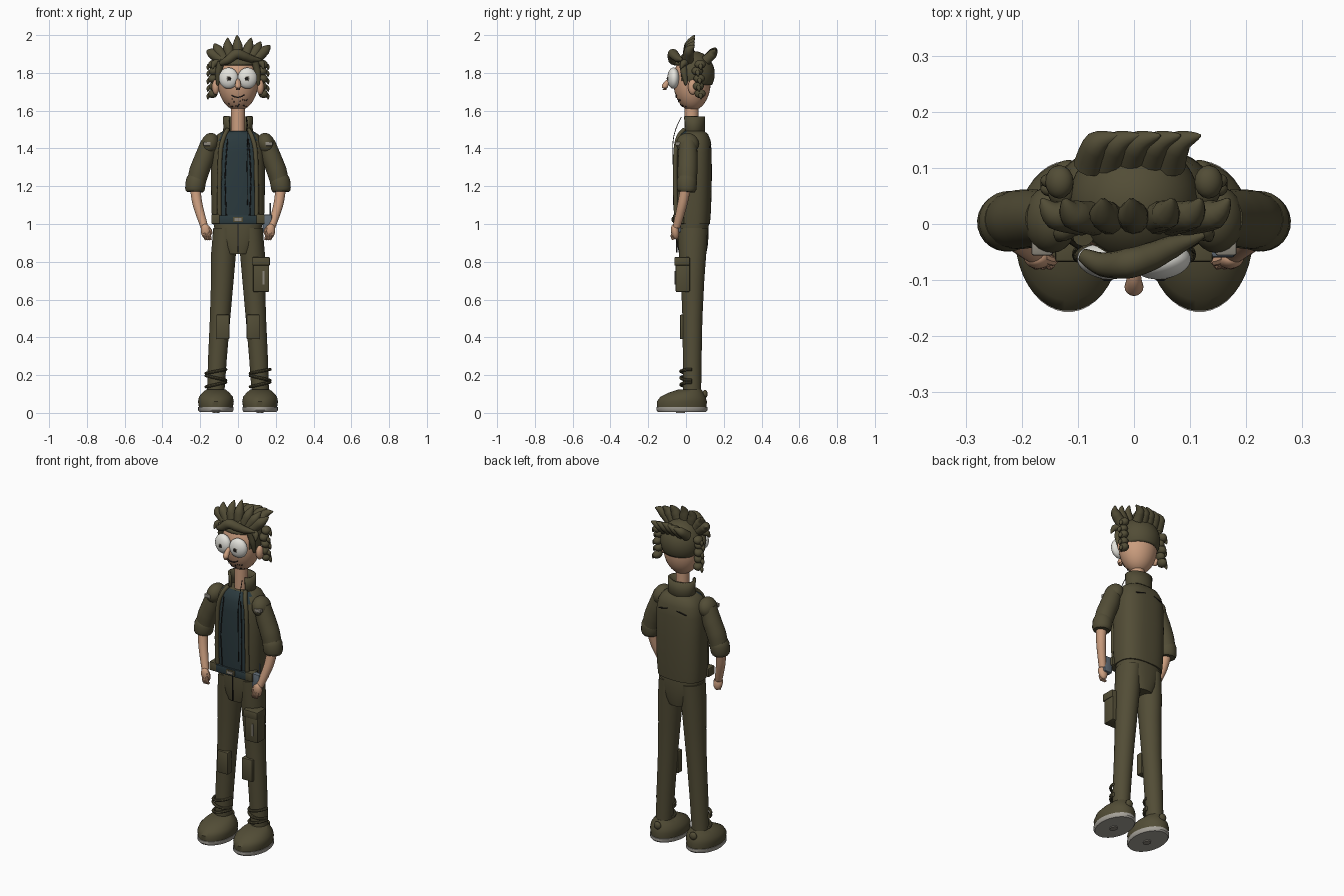
import bpy, bmesh, math, random
from mathutils import Vector, Matrix, Euler

if "Cube" in bpy.data.objects:
    bpy.data.objects.remove(bpy.data.objects["Cube"])

random.seed(4)


def colour(name, rgb):
    m = bpy.data.materials.new(name)
    m.diffuse_color = (*rgb, 1)
    m.use_nodes = True
    m.node_tree.nodes["Principled BSDF"].inputs["Base Color"].default_value = m.diffuse_color
    return m


OLIVE = colour("olive", (0.085, 0.074, 0.037))
TEAL = colour("dark_teal", (0.024, 0.042, 0.048))
SKIN = colour("skin", (0.60, 0.34, 0.21))
WHITE = colour("eye_white", (0.78, 0.77, 0.72))
SOLE = colour("sole_grey", (0.38, 0.36, 0.32))
STEEL = colour("steel", (0.12, 0.15, 0.18))
DARK = colour("near_black", (0.015, 0.013, 0.012))
PATCH = colour("pale_grey", (0.26, 0.24, 0.20))


def finish(name, bm, *mats):
    bmesh.ops.recalc_face_normals(bm, faces=bm.faces)
    me = bpy.data.meshes.new(name)
    bm.to_mesh(me)
    bm.free()
    for m in mats:
        me.materials.append(m)
    ob = bpy.data.objects.new(name, me)
    bpy.context.collection.objects.link(ob)
    return ob


def skin_rings(rings, caps=True):
    bm = bmesh.new()
    rows = [[bm.verts.new(p) for p in r] for r in rings]
    n = len(rows[0])
    for a, b in zip(rows, rows[1:]):
        for i in range(n):
            j = (i + 1) % n
            bm.faces.new((a[i], a[j], b[j], b[i]))
    if caps:
        bm.faces.new(rows[0])
        bm.faces.new(rows[-1])
    return bm


def loft(rows, n=32, power=2.0, caps=True):
    """Horizontal rounded sections given as (z, cx, cy, rx, ry)."""
    def s(v):
        return math.copysign(abs(v) ** (2 / power), v)
    ang = [2 * math.pi * (i + 0.5) / n for i in range(n)]
    return skin_rings([[(cx + rx * s(math.cos(a)), cy + ry * s(math.sin(a)), z)
                        for a in ang] for z, cx, cy, rx, ry in rows], caps)


def tube(name, pts, radii, mat, n=12, steps=5):
    """Round sweep through smoothly interpolated points."""
    P = [Vector(p) for p in pts]
    R = list(radii) if isinstance(radii, (list, tuple)) else [radii] * len(P)
    path = []
    for i in range(len(P) - 1):
        a, b = P[max(i - 1, 0)], P[min(i + 2, len(P) - 1)]
        p, q = P[i], P[i + 1]
        for k in range(steps + (i == len(P) - 2)):
            t = k / steps
            c = 0.5 * (2 * p + (q - a) * t + (2 * a - 5 * p + 4 * q - b) * t * t
                       + (3 * p - a - 3 * q + b) * t ** 3)
            path.append((c, R[i] + (R[i + 1] - R[i]) * t))
    rings = []
    for i, (c, r) in enumerate(path):
        d = path[min(i + 1, len(path) - 1)][0] - path[max(i - 1, 0)][0]
        rot = d.to_track_quat('Z', 'Y')
        rings.append([c + rot @ Vector((r * math.cos(2 * math.pi * k / n),
                                        r * math.sin(2 * math.pi * k / n), 0)) for k in range(n)])
    return finish(name, skin_rings(rings), mat)


def ball(name, loc, rad, mat, rot=(0, 0, 0), u=24, v=16):
    bm = bmesh.new()
    M = Matrix.LocRotScale(Vector(loc), Euler(rot), Vector(rad))
    bmesh.ops.create_uvsphere(bm, u_segments=u, v_segments=v, radius=1, matrix=M)
    return finish(name, bm, mat)


def box(name, lo, hi, mat, bevel=0.006):
    lo, hi = Vector(lo), Vector(hi)
    bm = bmesh.new()
    bmesh.ops.create_cube(bm, size=1, matrix=Matrix.LocRotScale((lo + hi) / 2, None, hi - lo))
    if bevel:
        bmesh.ops.bevel(bm, geom=bm.edges[:], offset=bevel, segments=2, affect='EDGES', profile=0.5)
    return finish(name, bm, mat)


# Jacket body with the shirt showing in the open front
bm = loft([(1.0, 0, .035, .135, .092), (1.08, 0, .035, .141, .098), (1.25, 0, .037, .143, .1),
           (1.38, 0, .037, .141, .099), (1.44, 0, .037, .13, .094), (1.475, 0, .037, .108, .08),
           (1.492, 0, .037, .08, .06)], n=48, power=2.6)
for f in bm.faces:
    c = f.calc_center_median()
    f.material_index = int(c.y < 0 and abs(c.x) < .092 and abs(f.normal.z) < .95)
finish("jacket_and_shirt", bm, OLIVE, TEAL)
for s in (-1, 1):
    tube("jacket_edge", [(s * .098, -.05, 1.0), (s * .098, -.057, 1.2), (s * .093, -.055, 1.38),
                         (s * .075, -.04, 1.46), (s * .055, -.01, 1.5)], .012, OLIVE)
    tube("shirt_fold", [(s * .062, -.058, 1.04), (s * .068, -.063, 1.25), (s * .055, -.054, 1.45)],
         .003, DARK, n=6)
    tube("yoke_seam", [(s * .03, .131, 1.42), (s * .09, .126, 1.405)], .003, DARK, n=6)

# Standing collar, open at the front
bm = loft([(1.46, 0, .04, .08, .063), (1.52, 0, .04, .078, .06), (1.57, 0, .038, .081, .063)], caps=False)
gap = [f for f in bm.faces if f.calc_center_median().y < .03 and abs(f.calc_center_median().x) < .045]
bmesh.ops.delete(bm, geom=gap, context='FACES')
collar = finish("collar", bm, OLIVE)
mod = collar.modifiers.new("thickness", 'SOLIDIFY')
mod.thickness = .012

# Trousers
finish("hips", loft([(.84, 0, .035, .068, .072), (.88, 0, .035, .095, .08), (.93, 0, .035, .115, .084),
                     (1.0, 0, .035, .13, .086), (1.02, 0, .035, .128, .084)], power=2.4), OLIVE)
box("fly_seam", (-.002, -.053, .85), (.002, -.045, 1.0), DARK, 0)
for s in (-1, 1):
    finish("leg", loft([(.09, s * .119, .032, .046, .048), (.3, s * .108, .033, .05, .05),
                        (.5, s * .095, .034, .054, .053), (.7, s * .083, .035, .06, .062),
                        (.85, s * .076, .035, .066, .073), (.98, s * .07, .035, .061, .08)]), OLIVE)
    box("knee_patch", (s * .08 - .035, -.032, .39), (s * .08 + .035, .01, .52), OLIVE)
    # Ankle laces
    for z, tilt in ((.15, .012), (.185, -.012), (.22, .01)):
        arc = [(s * .117 + .053 * math.cos(a), .03 + .058 * math.sin(a), z + tilt * math.cos(a))
               for a in (math.pi * k / 6 for k in range(6, 13))]
        tube("ankle_lace", arc, .008, OLIVE, n=8, steps=2)
    ball("heel_tab", (s * .117, .1, .1), (.022, .014, .022), OLIVE)

    # Shoes
    x = s * .117
    finish("sole", loft([(0.006, x, -.022, .088, .128), (.014, x, -.022, .094, .135),
                         (.03, x, -.022, .094, .135)], n=40), SOLE)
    finish("sole_spot", loft([(0.0, x, -.03, .02, .026), (.012, x, -.03, .02, .026)], n=8), PATCH)
    finish("shoe", loft([(.03, x, -.022, .09, .131), (.06, x, -.022, .095, .133), (.085, x, -.016, .09, .12),
                         (.107, x, 0, .072, .092), (.125, x, .022, .05, .06)], n=40), OLIVE)

# Thigh pouch and belt items
box("thigh_pouch", (.08, -.055, .64), (.165, .02, .81), OLIVE)
box("thigh_pouch_flap", (.076, -.062, .78), (.169, .02, .825), OLIVE)
box("thigh_pouch_tag", (.13, -.06, .68), (.14, -.052, .75), PATCH, 0)
box("belt", (-.098, -.067, 1.0), (.098, -.02, 1.045), TEAL, .004)
box("buckle", (-.027, -.073, 1.01), (.027, -.066, 1.038), OLIVE, .002)
box("buckle_plate", (-.018, -.077, 1.017), (.018, -.072, 1.031), PATCH, 0)
for s in (-1, 1):
    box("belt_pouch", (s * .118 - .023, -.068, 1.0), (s * .118 + .023, -.01, 1.052), OLIVE)
box("handheld_radio", (.13, -.06, .955), (.18, -.026, 1.05), STEEL)
tube("radio_aerial", [(.17, -.04, 1.04), (.171, -.04, 1.11)], .004, STEEL, n=8)

# Arms
for s in (-1, 1):
    ball("shoulder", (s * .148, .008, 1.425), (.047, .06, .058), OLIVE, (0, s * -.3, 0))
    box("shoulder_badge", (s * .164 - .019, -.056, 1.414), (s * .164 + .019, -.03, 1.435), PATCH, .004)
    tube("sleeve", [(s * .15, .01, 1.43), (s * .178, .01, 1.35), (s * .205, .008, 1.28), (s * .226, .006, 1.2)],
         [.046, .052, .053, .048], OLIVE, n=24)
    tube("cuff", [(s * .219, .007, 1.245), (s * .223, .005, 1.225), (s * .228, .003, 1.185), (s * .229, .002, 1.17)],
         [.048, .054, .052, .044], OLIVE, n=24, steps=2)
    tube("forearm", [(s * .228, .0, 1.2), (s * .213, -.02, 1.1), (s * .178, -.05, .985)],
         [.029, .026, .02], SKIN, n=16)
    ball("hand", (s * .17, -.058, .96), (.026, .021, .042), SKIN, (.15, s * .15, 0))
    for k in range(3):
        tube("finger", [(s * (.178 - k * .012), -.068, .955), (s * (.174 - k * .012), -.074, .935),
                        (s * (.17 - k * .012), -.066, .918)], .008, SKIN, n=8, steps=3)
    tube("thumb", [(s * .162, -.06, .985), (s * .146, -.066, .965), (s * .143, -.064, .945)],
         [.01, .009, .007], SKIN, n=8, steps=3)

# Neck, head, ears and nose
tube("neck", [(0, .03, 1.44), (0, .03, 1.65)], .037, SKIN, n=24)
ball("head", (0, .032, 1.755), (.107, .099, .155), SKIN, u=32, v=24)
for s in (-1, 1):
    ball("ear", (s * .118, .035, 1.725), (.02, .024, .04), SKIN)
    ball("eye", (s * .05, -.067, 1.772), (.052, .031, .056), WHITE, (0, 0, s * .15), 32, 20)
    ball("iris", (s * .047, -.0965, 1.77), (.014, .003, .014), PATCH)
    ball("pupil", (s * .047, -.099, 1.77), (.009, .003, .009), DARK)
tube("nose", [(0, -.06, 1.765), (0, -.095, 1.752), (0, -.112, 1.728), (0, -.113, 1.71)],
     [.01, .013, .017, .009], SKIN, n=16)


def face_y(x, z):
    return .032 - .099 * math.sqrt(max(0, 1 - (x / .107) ** 2 - ((z - 1.755) / .155) ** 2))


# Mouth and stubble
tube("mouth", [(x, face_y(x, z) - .001, z) for x, z in
               ((-.035, 1.682), (-.015, 1.672), (.012, 1.672), (.035, 1.684))], .003, DARK, n=6)
for _ in range(18):
    x, z = random.uniform(-.055, .055), random.uniform(1.618, 1.665)
    ball("stubble", (x, face_y(x, z), z), (.003, .003, .004), DARK, u=6, v=4)

# Hair cap cut away around the face
bm = bmesh.new()
bmesh.ops.create_uvsphere(bm, u_segments=40, v_segments=30, radius=1, matrix=Matrix.LocRotScale(
    Vector((0, .04, 1.795)), None, Vector((.116, .112, .12))))
cut = [f for f in bm.faces if (c := f.calc_center_median()).z < 1.738 or (c.y < -.025 and c.z < 1.845)]
bmesh.ops.delete(bm, geom=cut, context='FACES')
cap = finish("hair_cap", bm, OLIVE)
mod = cap.modifiers.new("thickness", 'SOLIDIFY')
mod.thickness = .01

# Swept fringe, crown spikes and back spikes
tube("fringe", [(-.092, -.055, 1.85), (-.055, -.072, 1.868), (-.01, -.07, 1.9), (.03, -.058, 1.89),
                (.07, -.04, 1.875), (.125, -.02, 1.868)], [.012, .022, .027, .025, .02, .004], OLIVE)


def spike(name, base, tip, r, bend):
    b, t = Vector(base), Vector(tip)
    m = (b + t) / 2 + Vector(bend)
    tube(name, [b, m, t], [r, r * .85, .002], OLIVE)


for bx, tx, tz in ((-.09, -.165, 1.915), (-.07, -.125, 1.955), (-.04, -.055, 1.985), (0, -.005, 2.0),
                   (.035, .07, 1.985), (.065, .12, 1.965), (.09, .17, 1.945)):
    spike("crown_spike", (bx, .01, 1.87), (tx, .045, tz), .031, (bx * .15, -.01, .012))
for k in range(5):
    x = -.08 + k * .036
    spike("back_spike", (x, .105, 1.865), (x + .055, .158, 1.932 - abs(k - 2) * .006), .028, (-.012, .012, .01))

# Curly tufts and sideburns beside the ears
for s in (-1, 1):
    for k, (y, z) in enumerate(((.075, 1.69), (.065, 1.73), (.07, 1.77), (.06, 1.81), (.075, 1.845))):
        ball("side_curl", (s * (.133 - .004 * (k % 2)), y, z), (.026, .03, .023), OLIVE, (0, s * .5, 0), 16, 10)
        spike("side_curl_tip", (s * .135, y, z), (s * .16, y + .005, z - .03), .014, (s * .008, 0, .004))
    tube("sideburn", [(s * .09, -.02, 1.86), (s * .104, -.01, 1.8), (s * .108, 0, 1.735)],
         [.02, .018, .006], OLIVE)
    spike("temple_spike", (s * .1, .0, 1.86), (s * .135, -.03, 1.82), .02, (s * .01, 0, .008))

# Earphone wire
tube("wire", [(.045, -.025, 1.565), (.052, -.055, 1.5), (.05, -.07, 1.42), (.048, -.068, 1.3), (.05, -.066, 1.1)],
     .002, DARK, n=6)

# Smooth shading with sharp edges kept
for ob in bpy.context.scene.objects:
    ob.select_set(True)
    bpy.context.view_layer.objects.active = ob
bpy.ops.object.shade_smooth_by_angle(angle=math.radians(40))
